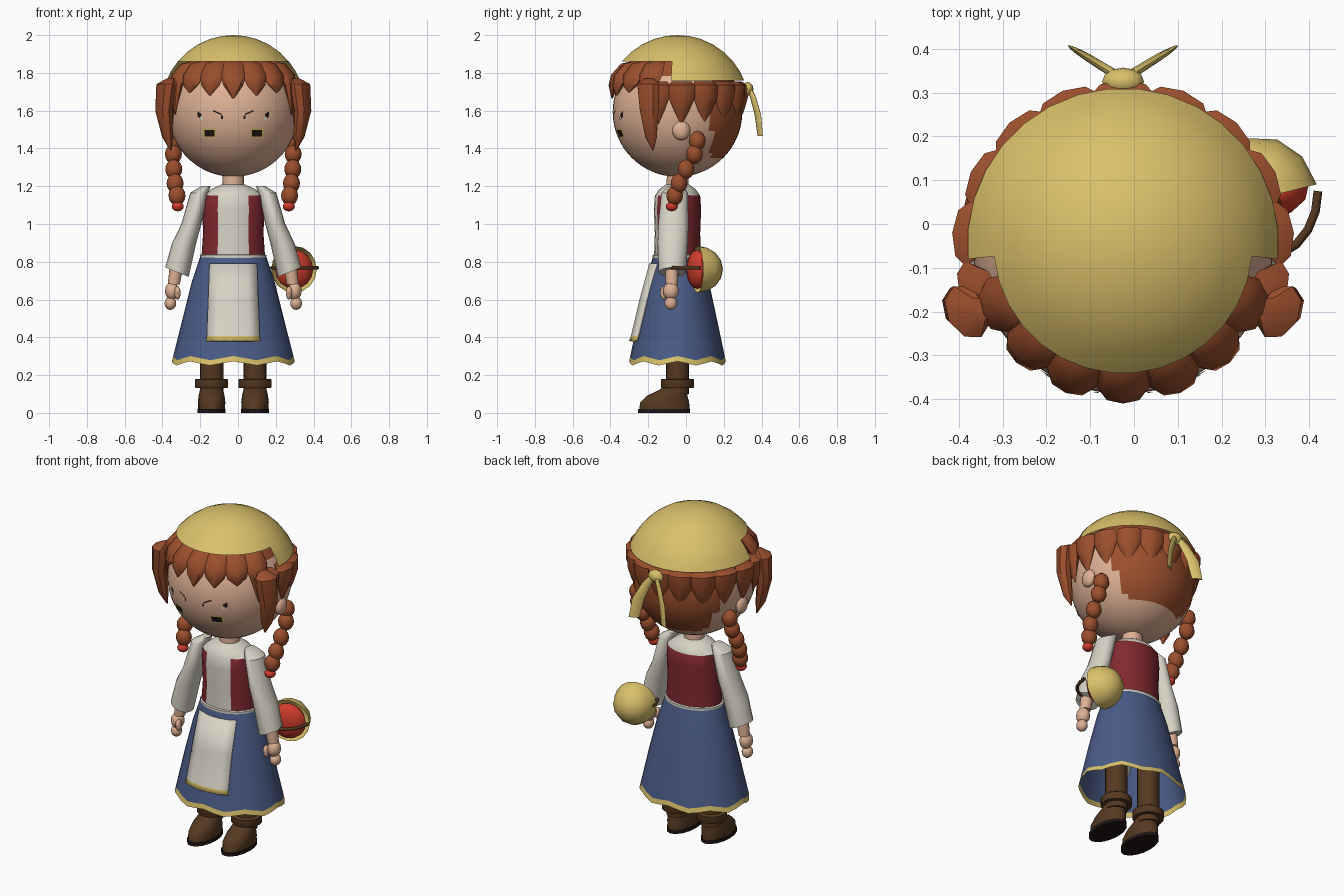
import bpy, bmesh
from math import sin, cos, pi, radians, sqrt
from mathutils import Vector, Matrix

if "Cube" in bpy.data.objects:
    bpy.data.objects.remove(bpy.data.objects["Cube"], do_unlink=True)

AXIS = Vector((-0.025, -0.045, 0))  # body axis


def material(name, *rgb):
    m = bpy.data.materials.new(name)
    m.use_nodes = True
    m.diffuse_color = (*rgb, 1)
    m.node_tree.nodes["Principled BSDF"].inputs["Base Color"].default_value = (*rgb, 1)
    return m


GOLD = material("straw_yellow", .70, .53, .145)
WHITE = material("linen_white", .68, .65, .56)
HAIR = material("auburn_hair", .33, .077, .026)
SKIN = material("skin", .74, .44, .30)
VEST = material("dark_red", .22, .022, .028)
BLUE = material("skirt_blue", .068, .105, .24)
BROWN = material("boot_brown", .09, .04, .015)
DARK = material("near_black", .014, .008, .007)
RED = material("bright_red", .62, .045, .025)


def finish(name, bm, mats, rule=None, angle=40):
    """Turn a bmesh into an object; rule picks a material from a face centre."""
    for f in bm.faces:
        f.smooth = True
        if rule:
            f.material_index = rule(f.calc_center_median())
    me = bpy.data.meshes.new(name)
    bm.to_mesh(me)
    bm.free()
    for m in mats:
        me.materials.append(m)
    me.set_sharp_from_angle(angle=radians(angle))
    ob = bpy.data.objects.new(name, me)
    ob.location = AXIS
    bpy.context.collection.objects.link(ob)
    return ob


def loft(name, rings, mats, sides=16, turn=0, caps=True, rule=None, ripple=None):
    """Skin horizontal ellipses (x, y, z, rx, ry), their axes turned about z."""
    bm = bmesh.new()
    loops = []
    for x, y, z, rx, ry in rings:
        loop = []
        for i in range(sides):
            a = 2 * pi * i / sides
            u, v = rx * cos(a), ry * sin(a)
            p = Vector((x + u * cos(turn) - v * sin(turn),
                        y + u * sin(turn) + v * cos(turn), z))
            if ripple:
                p.z += ripple(a, z)
            loop.append(bm.verts.new(p))
        loops.append(loop)
    for a, b in zip(loops, loops[1:]):
        for i in range(sides):
            j = (i + 1) % sides
            bm.faces.new((a[i], a[j], b[j], b[i]))
    if caps:
        bm.faces.new(loops[0])
        bm.faces.new(loops[-1])
    bmesh.ops.recalc_face_normals(bm, faces=bm.faces)
    return finish(name, bm, mats, rule)


def ball(name, centre, radii, mats, rule=None, seg=12, rows=8, keep=None, spin=0):
    bm = bmesh.new()
    bmesh.ops.create_uvsphere(bm, u_segments=seg, v_segments=rows, radius=1)
    if keep:
        bmesh.ops.delete(bm, geom=[v for v in bm.verts if not keep(v.co)], context='VERTS')
    mat = Matrix.Translation(centre) @ Matrix.Rotation(spin, 4, 'Z') @ Matrix.Diagonal((*radii, 1))
    bm.transform(mat)
    return finish(name, bm, mats, rule)


def tuft(name, degrees, profile):
    """Pointed lock of hair hanging at an angle round the head."""
    a = radians(degrees)
    rings = [(r * cos(a), r * sin(a), z, w, t) for r, z, w, t in profile]
    return loft(name, rings, [HAIR], 8, a + pi / 2)


# Head: hair colour on the crown and on the back of the skull
HEAD_Z, HEAD_R = 1.593, .343
ball("head", (0, 0, HEAD_Z), (HEAD_R,) * 3, [SKIN, HAIR], seg=48, rows=32,
     rule=lambda c: int(c.z > 1.77 or (c.y > .18 and c.z > 1.34)))


def face_plate(name, x, z, w, h, mat, tilt=0, lift=.003):
    """Small quad lying on the front of the head."""
    bm = bmesh.new()
    verts = []
    for u, v in ((-1, -1), (1, -1), (1, 1), (-1, 1)):
        px, pz = x + u * w / 2, z + v * h / 2 + tilt * u
        y = -sqrt((HEAD_R + lift) ** 2 - px ** 2 - (pz - HEAD_Z) ** 2)
        verts.append(bm.verts.new((px, y, pz)))
    bm.faces.new(verts)
    finish(name, bm, [mat])


# Face marks, ears, side locks, braids
for s, side in ((-1, "right"), (1, "left")):
    face_plate(side + "_eye_rim", s * .126, 1.482, .066, .046, GOLD)
    face_plate(side + "_eye", s * .126, 1.48, .054, .034, DARK, lift=.006)
    face_plate(side + "_brow", s * .085, 1.59, .045, .008, DARK, tilt=s * .01)
    face_plate(side + "_lash", s * .06, 1.565, .01, .02, DARK)
    face_plate(side + "_eye_corner", s * .178, 1.575, .022, .028, DARK, tilt=s * .008)
    face_plate(side + "_eye_white", s * .17, 1.56, .014, .02, WHITE, lift=.006)
    ball(side + "_ear", (s * .33, .02, 1.495), (.03, .048, .052), [SKIN])
    loft(side + "_side_lock", [
        (s * .33, -.15, 1.77, .02, .03), (s * .355, -.155, 1.74, .048, .066),
        (s * .368, -.15, 1.6, .042, .056), (s * .348, -.14, 1.46, .028, .034),
        (s * .33, -.13, 1.39, .004, .004)], [HAIR], 8, -s * .5)
    braid = ((.312, .105, 1.44), (.317, .09, 1.37), (.315, .045, 1.29),
             (.308, .008, 1.215), (.298, -.015, 1.15))
    for k, (x, y, z) in enumerate(braid):
        ball(f"{side}_braid_{k}", (s * x, y, z), (.045, .044, .052), [HAIR])
    ball(side + "_braid_tie", (s * .294, -.03, 1.093), (.032, .032, .026), [RED])

# Fringe and the ring of pointed locks round the sides and back
for k in range(7):
    tip = 1.665 + .015 * abs(k - 3) if 0 < k < 6 else 1.58
    tuft(f"fringe_{k}", 207 + 21 * k,
         [(.2, 1.865, .03, .03), (.265, 1.848, .058, .035), (.312, 1.79, .07, .04),
          (.338, 1.735, .052, .027), (.346, tip, .004, .004)])
for k in range(11):
    d = -18 + 21.6 * k
    q = 1 - .05 * max(0, sin(radians(d)))
    tuft(f"crown_lock_{k}", d,
         [(.33 * q, 1.755, .05, .025), (.356 * q, 1.735, .074, .036),
          (.357 * q, 1.67, .07, .034), (.348 * q, 1.6, .04, .022),
          (.337 * q, 1.53, .004, .004)])

# Headscarf: shallow dome cut higher in front
bm = bmesh.new()
CAP_Z, CAP_R, N = 1.617, .383, 32
rows = []
for z in (1.76, 1.81, 1.86, 1.91, 1.95, 1.98, 1.995):
    r = sqrt(CAP_R ** 2 - (z - CAP_Z) ** 2)
    rows.append([bm.verts.new((r * cos(2 * pi * (i + .5) / N), r * sin(2 * pi * (i + .5) / N), z))
                 for i in range(N)])
for lo, hi in zip(rows, rows[1:]):
    for i in range(N):
        j = (i + 1) % N
        if hi[0].co.z > 1.87 or lo[i].co.y + lo[j].co.y > -.02:
            bm.faces.new((lo[i], lo[j], hi[j], hi[i]))
top = bm.verts.new((0, 0, 2))
for i in range(N):
    bm.faces.new((rows[-1][i], rows[-1][(i + 1) % N], top))
bmesh.ops.delete(bm, geom=[v for v in bm.verts if not v.link_faces], context='VERTS')
finish("headscarf", bm, [GOLD])
ball("scarf_knot", (0, .37, 1.715), (.048, .032, .036), [GOLD])
for s, side in ((-1, "right"), (1, "left")):
    loft(side + "_scarf_tail", [(0, .375, 1.73, .02, .012), (s * .04, .4, 1.67, .028, .01),
                                (s * .08, .425, 1.58, .034, .009), (s * .1, .438, 1.465, .03, .006)],
         [GOLD], 8, s * .5)

# Neck and torso with a laced vest open at the front
loft("neck", [(0, 0, 1.16, .06, .06), (0, 0, 1.29, .055, .055)], [SKIN])
loft("torso", [(0, 0, .8, .17, .125), (0, 0, .95, .16, .12), (0, 0, 1.08, .165, .125),
               (0, 0, 1.15, .16, .12), (0, 0, 1.185, .115, .095), (0, 0, 1.21, .06, .06)],
     [WHITE, VEST], 24, rule=lambda c: int(c.z < 1.14 and (abs(c.x) > .087 or c.y > 0)))

# Skirt with a rippled gold hem, waistband
loft("skirt", [(0, 0, .835, .172, .128), (0, 0, .7, .218, .165), (0, 0, .5, .268, .208),
               (0, 0, .29, .318, .25), (0, 0, .262, .325, .256)], [BLUE, GOLD], 32, caps=False,
     rule=lambda c: int(c.z < .286),
     ripple=lambda a, z: .011 * cos(8 * a) if z < .3 else 0)
loft("waistband", [(0, 0, .815, .176, .132), (0, 0, .835, .176, .132), (0, 0, .84, .165, .12)],
     [WHITE], 32, ripple=lambda a, z: .006 * cos(16 * a) if z < .83 else 0)

# Apron: curved cloth that follows the front of the skirt, with a gold hem
bm = bmesh.new()
sheet = []
for z, rx, ry, half in ((.79, .187, .143, .123), (.6, .243, .194, .13),
                        (.405, .291, .24, .138), (.38, .297, .25, .142)):
    sheet.append([bm.verts.new((u * half, -ry * sqrt(1 - (u * half / rx) ** 2), z))
                  for u in (-1, -.6, -.2, .2, .6, 1)])
for a, b in zip(sheet, sheet[1:]):
    for i in range(5):
        bm.faces.new((a[i], b[i], b[i + 1], a[i + 1]))
apron = finish("apron", bm, [WHITE, GOLD], rule=lambda c: int(c.z < .405))
cloth = apron.modifiers.new("thickness", 'SOLIDIFY')
cloth.thickness = .016
cloth.offset = 0

# Arms, hands, legs and boots
for s, side in ((-1, "right"), (1, "left")):
    loft(side + "_sleeve", [(s * .145, -.01, 1.2, .025, .04), (s * .18, -.015, 1.165, .048, .07),
                            (s * .222, -.022, 1.0, .053, .08), (s * .26, -.025, .9, .064, .08),
                            (s * .298, -.028, .745, .062, .072)], [WHITE],
         ripple=lambda a, z, s=s: .025 * s * cos(a) if z < .8 else 0)
    loft(side + "_wrist", [(s * .3, -.03, .78, .036, .036), (s * .315, -.03, .68, .032, .032)], [SKIN])
    ball(side + "_palm", (s * .325, -.035, .645), (.037, .042, .048), [SKIN])
    ball(side + "_fingers", (s * .333, -.035, .58), (.031, .034, .035), [SKIN])
    ball(side + "_thumb", (s * .295, -.07, .635), (.016, .022, .036), [SKIN])
    x = s * .115
    loft(side + "_leg", [(x, 0, .1, .062, .062), (x, 0, .6, .062, .062)], [BROWN])
    loft(side + "_boot_cuff", [(x, 0, .133, .085, .085), (x, 0, .137, .087, .087),
                               (x, 0, .176, .087, .087), (x, 0, .18, .082, .082)], [BROWN])
    loft(side + "_boot", [(x, -.07, .015, .07, .133), (x, -.068, .055, .073, .13),
                          (x, -.055, .09, .069, .108), (x, -.025, .12, .062, .075),
                          (x, 0, .15, .058, .058)], [BROWN])
    loft(side + "_sole", [(x, -.072, 0, .075, .138), (x, -.072, .02, .075, .138)], [DARK])

# Basket hung sideways on the left arm
ball("basket", (.322, .105, .76), (.124, .14, .124), [GOLD], keep=lambda c: c.y > -.05, spin=.25)
ball("basket_filling", (.322, .105, .76), (.104, .055, .104), [RED], spin=.25)
curve = bpy.data.curves.new("basket_handle", 'CURVE')
curve.dimensions = '3D'
curve.bevel_depth = .01
curve.bevel_resolution = 1
line = curve.splines.new('POLY')
line.points.add(10)
for k, p in enumerate(line.points):
    a = pi * k / 10
    p.co = (.325 + .12 * cos(a), .12 - .15 * sin(a), .768, 1)
curve.materials.append(BROWN)
handle = bpy.data.objects.new("basket_handle", curve)
handle.location = AXIS
bpy.context.collection.objects.link(handle)
